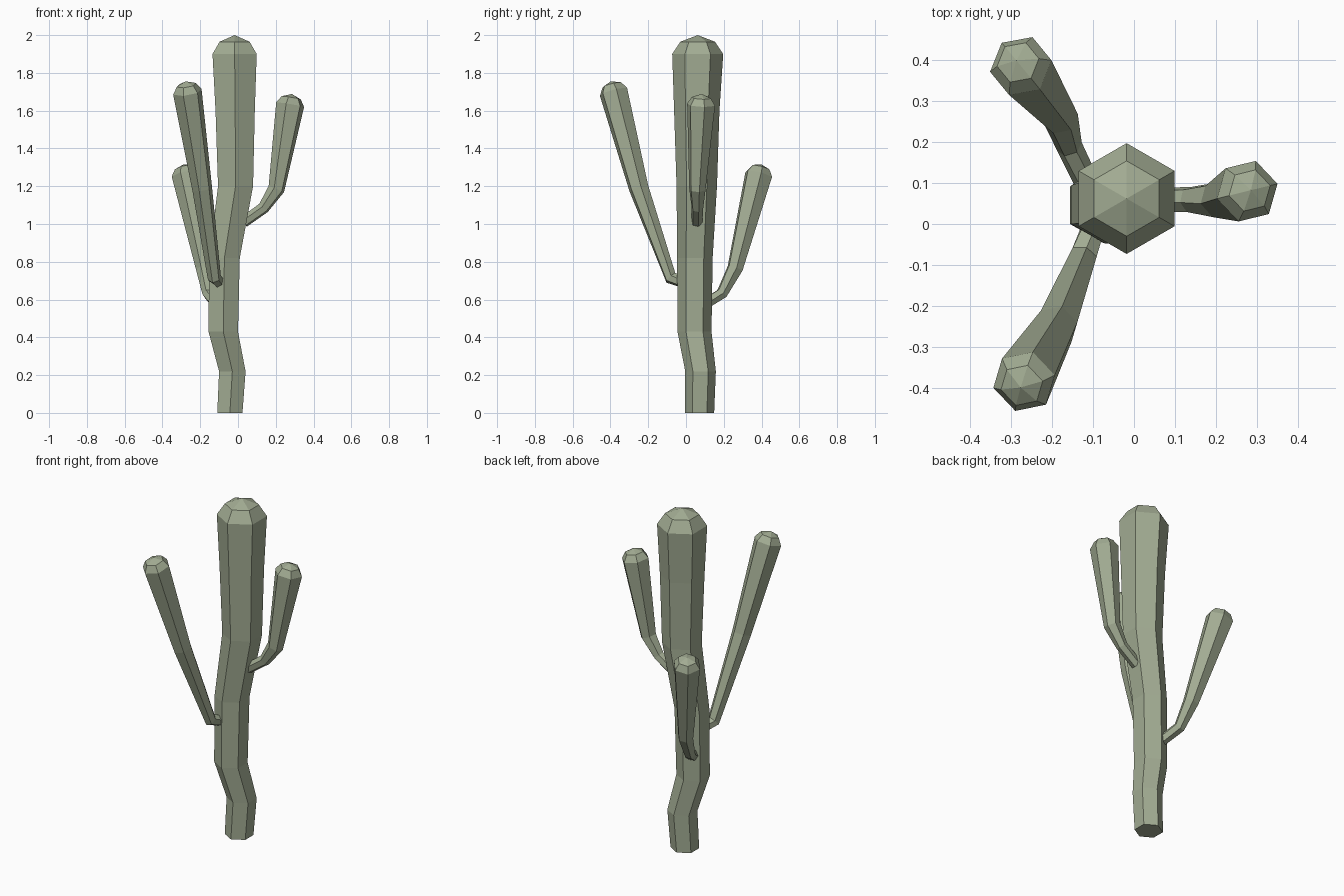
import bpy, bmesh, math
from mathutils import Vector

if "Cube" in bpy.data.objects:
    bpy.data.objects.remove(bpy.data.objects["Cube"])

mat = bpy.data.materials.new("cactus_green")
mat.diffuse_color = (0.36, 0.41, 0.29, 1)
mat.use_nodes = True
mat.node_tree.nodes["Principled BSDF"].inputs["Base Color"].default_value = mat.diffuse_color


def stem(name, path, phase, level=False):
    """Six-sided tube along path points (x, y, z, radius) with a domed tip."""
    pts = [Vector(p[:3]) for p in path]
    radii = [p[3] for p in path]
    bm = bmesh.new()

    def ring(centre, axis, r):
        u = (Vector((1, 0, 0)) - axis * axis.x).normalized()
        v = axis.cross(u)
        return [bm.verts.new(centre + r * (u * math.cos(a) + v * math.sin(a)))
                for a in (math.radians(phase + 60 * k) for k in range(6))]

    rings = []
    for i, p in enumerate(pts):
        before = (p - pts[i - 1]).normalized() if i else Vector()
        after = (pts[i + 1] - p).normalized() if i + 1 < len(pts) else Vector()
        axis = Vector((0, 0, 1)) if level else (before + after).normalized()
        rings.append(ring(p, axis, radii[i]))

    # domed tip
    rings.append(ring(pts[-1] + axis * radii[-1] * 0.48, axis, radii[-1] * 0.68))
    apex = bm.verts.new(pts[-1] + axis * radii[-1] * 0.74)
    for a, b in zip(rings, rings[1:]):
        for k in range(6):
            j = (k + 1) % 6
            bm.faces.new((a[k], a[j], b[j], b[k]))
    for k in range(6):
        bm.faces.new((rings[-1][k], rings[-1][(k + 1) % 6], apex))
    bm.faces.new(rings[0][::-1])
    bmesh.ops.recalc_face_normals(bm, faces=bm.faces[:])

    mesh = bpy.data.meshes.new(name)
    bm.to_mesh(mesh)
    bm.free()
    mesh.materials.append(mat)
    obj = bpy.data.objects.new(name, mesh)
    bpy.context.collection.objects.link(obj)


# main trunk
stem("trunk", [(-0.043, 0.072, 0, 0.077), (-0.03, 0.077, 0.22, 0.081),
               (-0.078, 0.045, 0.43, 0.09), (-0.072, 0.047, 0.82, 0.094),
               (-0.013, 0.057, 1.20, 0.107), (-0.015, 0.057, 1.60, 0.12),
               (-0.018, 0.062, 1.90, 0.135)], 30, level=True)

# right arm
stem("right_arm", [(0.03, 0.058, 1.01, 0.03), (0.135, 0.06, 1.085, 0.032),
                   (0.203, 0.06, 1.185, 0.045), (0.276, 0.08, 1.632, 0.077)], 14)

# front left arm
stem("front_arm", [(-0.10, -0.01, 0.69, 0.03), (-0.125, -0.08, 0.715, 0.036),
                   (-0.19, -0.25, 1.19, 0.054), (-0.268, -0.384, 1.70, 0.078)], 14)

# back left arm
stem("back_arm", [(-0.11, 0.09, 0.57, 0.03), (-0.158, 0.19, 0.632, 0.032),
                  (-0.18, 0.26, 0.765, 0.044), (-0.276, 0.385, 1.262, 0.077)], 8)
